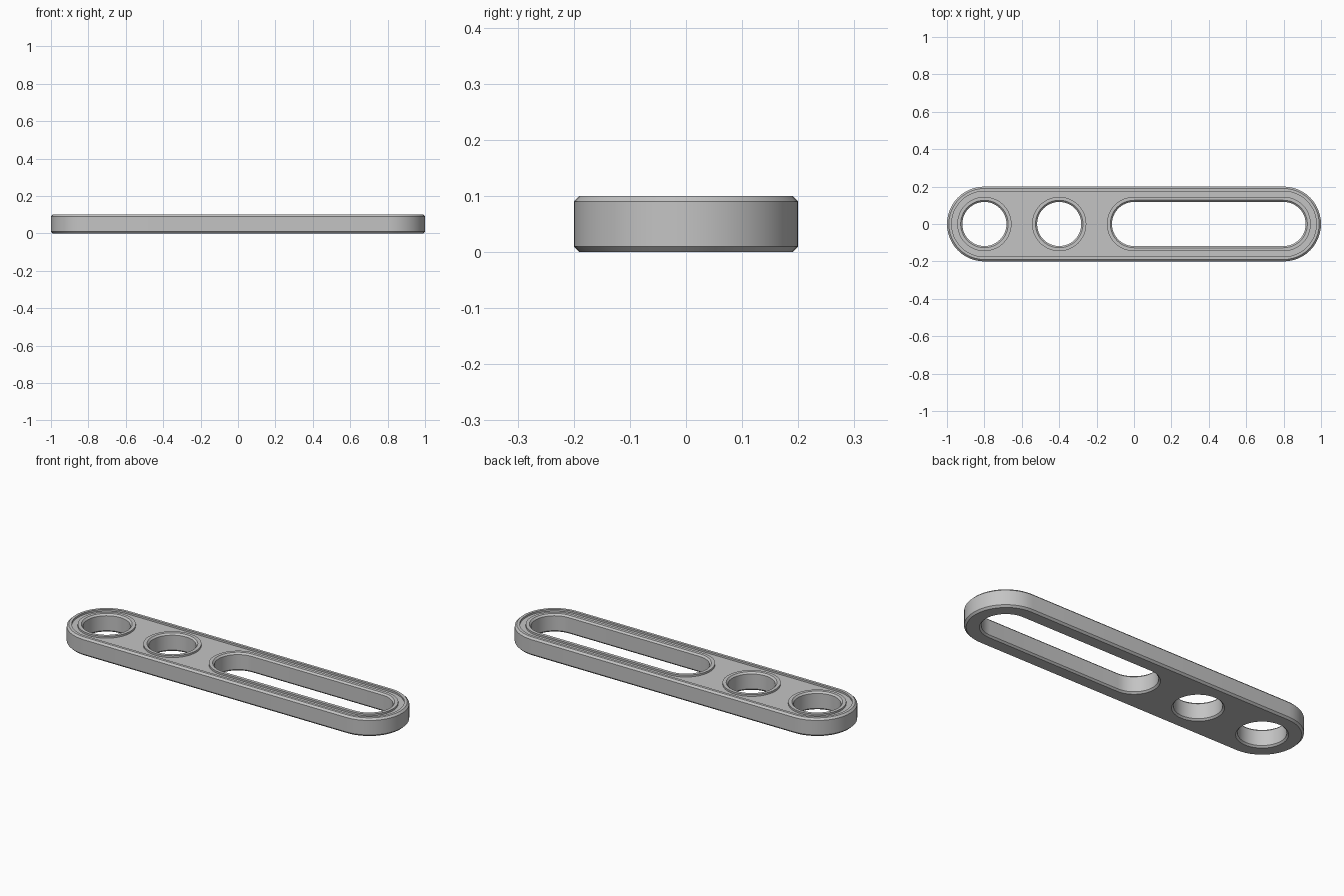
import bpy
import bmesh
import math

cube = bpy.data.objects.get("Cube")
if cube:
    bpy.data.objects.remove(cube, do_unlink=True)

HEIGHT = 0.1
FLOOR = 0.09      # level of the shallow recess on the top
SEGMENTS = 24     # per half circle

grey = bpy.data.materials.new("light grey")
grey.use_nodes = True
colour = (0.55, 0.55, 0.55, 1)
grey.diffuse_color = colour
grey.node_tree.nodes["Principled BSDF"].inputs["Base Color"].default_value = colour


def stadium(bm, x0, x1, radius, z):
    """Closed loop of vertices around the segment x0..x1."""
    verts = []
    for cx, start in ((x1, -math.pi / 2), (x0, math.pi / 2)):
        steps = SEGMENTS + 1 if x1 > x0 else SEGMENTS
        for i in range(steps):
            a = start + math.pi * i / SEGMENTS
            verts.append(bm.verts.new((cx + radius * math.cos(a), radius * math.sin(a), z)))
    return verts


def wall(bm, x0, x1, lip, edge, side, chamfer):
    """Sweep lip, rim, chamfers and side; return the recess and bottom edges."""
    profile = [(lip, FLOOR), (lip, HEIGHT), (edge, HEIGHT), (side, HEIGHT - chamfer),
               (side, chamfer), (edge, 0)]
    loops = [stadium(bm, x0, x1, r, z) for r, z in profile]
    n = len(loops[0])
    for a, b in zip(loops, loops[1:]):
        for i in range(n):
            j = (i + 1) % n
            bm.faces.new((a[i], a[j], b[j], b[i]))
    return [[bm.edges.get((lp[i], lp[(i + 1) % n])) for i in range(n)]
            for lp in (loops[0], loops[-1])]


bm = bmesh.new()
# Outer outline, two round holes and the long slot
walls = [wall(bm, -0.8, 0.8, 0.175, 0.19, 0.2, 0.01)]
for x0, x1 in ((-0.8, -0.8), (-0.4, -0.4), (0, 0.8)):
    walls.append(wall(bm, x0, x1, 0.145, 0.127, 0.118, 0.009))

# Recess floor and underside
for level in zip(*walls):
    bmesh.ops.triangle_fill(bm, use_beauty=True, use_dissolve=False,
                            edges=[e for loop in level for e in loop])
bmesh.ops.recalc_face_normals(bm, faces=bm.faces)

mesh = bpy.data.meshes.new("slotted_beam")
bm.to_mesh(mesh)
bm.free()
mesh.materials.append(grey)
beam = bpy.data.objects.new("slotted_beam", mesh)
bpy.context.collection.objects.link(beam)

bpy.ops.object.select_all(action="DESELECT")
beam.select_set(True)
bpy.context.view_layer.objects.active = beam
bpy.ops.object.shade_smooth_by_angle(angle=math.radians(30))
